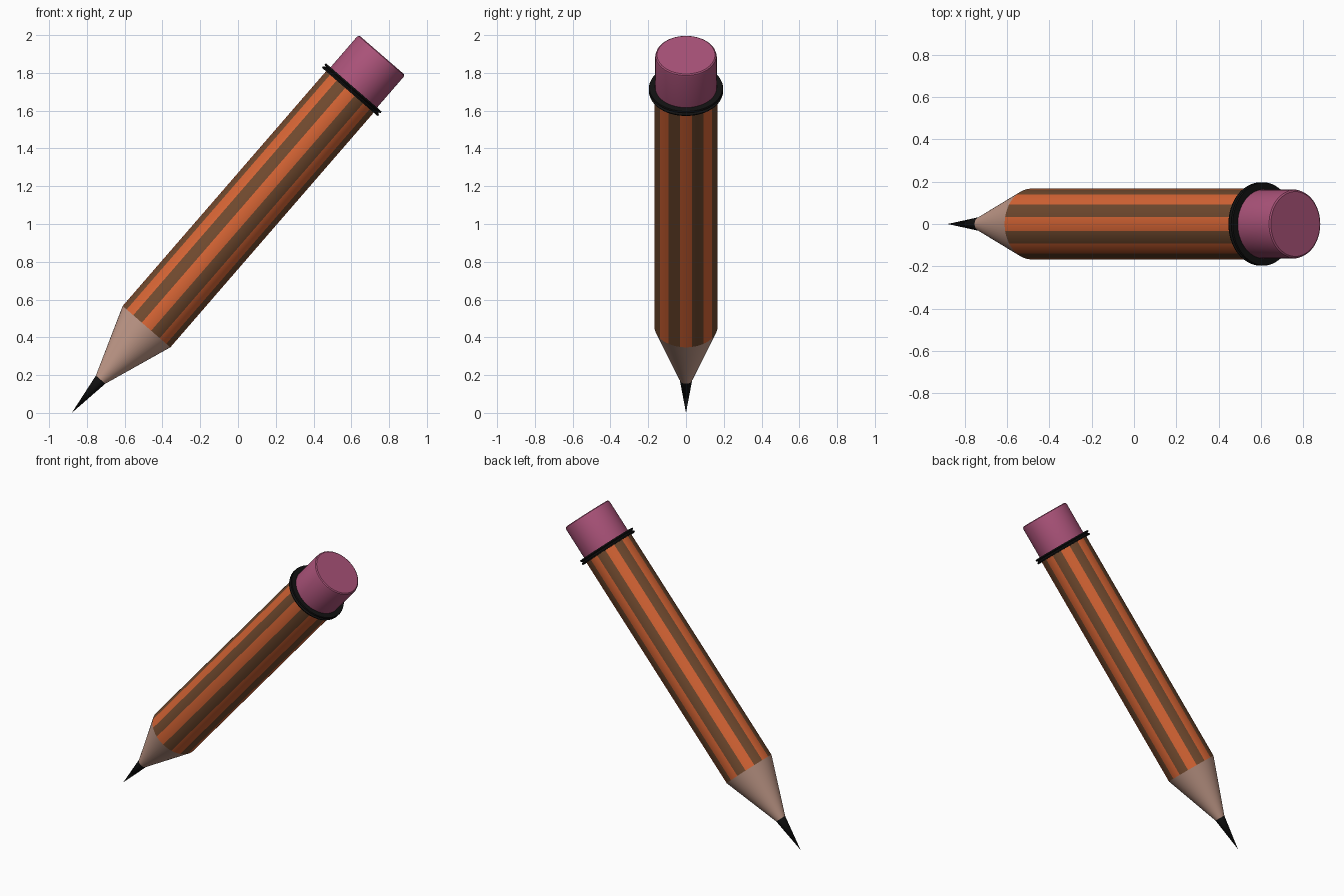
import bpy, bmesh
from math import sin, cos, pi, atan2, radians
from mathutils import Matrix

if "Cube" in bpy.data.objects:
    bpy.data.objects.remove(bpy.data.objects["Cube"])

N = 64
TIP, END = (-0.88, 0.0), (0.762, 1.895)      # pencil axis in the xz plane
tilt = atan2(END[0] - TIP[0], END[1] - TIP[1])
PLACE = Matrix.Translation((TIP[0], 0, TIP[1])) @ Matrix.Rotation(tilt, 4, 'Y')


def material(name, rgb):
    m = bpy.data.materials.new(name)
    m.diffuse_color = (*rgb, 1)
    m.use_nodes = True
    m.node_tree.nodes["Principled BSDF"].inputs["Base Color"].default_value = m.diffuse_color
    return m


def lathe(name, profile, mats, stripes=0, closed=False):
    """Revolve (radius, distance from tip) points around the pencil axis."""
    bm = bmesh.new()
    off = pi / 16                              # stripe edges fall on vertices
    rings = []
    for r, z in profile:
        if r == 0:
            rings.append([bm.verts.new((0, 0, z))] * N)
        else:
            rings.append([bm.verts.new((r * cos(2 * pi * i / N - off),
                                        r * sin(2 * pi * i / N - off), z)) for i in range(N)])
    pairs = list(zip(rings, rings[1:]))
    if closed:
        pairs.append((rings[-1], rings[0]))
    for a, b in pairs:
        for i in range(N):
            j = (i + 1) % N
            f = bm.faces.new(list(dict.fromkeys((a[i], a[j], b[j], b[i]))))
            if stripes:
                f.material_index = (i * stripes // N) % 2
    bmesh.ops.recalc_face_normals(bm, faces=bm.faces)
    bm.transform(PLACE)
    me = bpy.data.meshes.new(name)
    bm.to_mesh(me)
    bm.free()
    for m in mats:
        me.materials.append(m)
    ob = bpy.data.objects.new(name, me)
    bpy.context.collection.objects.link(ob)
    bpy.ops.object.select_all(action='DESELECT')
    ob.select_set(True)
    bpy.context.view_layer.objects.active = ob
    bpy.ops.object.shade_smooth_by_angle(angle=radians(35))
    return ob


black = material("black", (0.006, 0.006, 0.006))
wood = material("wood", (0.60, 0.36, 0.28))
orange = material("orange", (0.68, 0.13, 0.035))
brown = material("brown", (0.165, 0.068, 0.028))
pink = material("pink", (0.40, 0.085, 0.19))

# graphite point and sharpened wood
lathe("lead", [(0, 0), (0.033, 0.234), (0, 0.234)], [black])
lathe("sharpened_wood", [(0, 0.233), (0.033, 0.233), (0.167, 0.604), (0, 0.604)], [wood])
# striped barrel
lathe("barrel", [(0, 0.604), (0.167, 0.604), (0.167, 2.26), (0, 2.26)], [orange, brown], stripes=16)
# grooved collar
lathe("collar", [(0.15, 2.248), (0.194, 2.248), (0.197, 2.256), (0.185, 2.264),
                 (0.197, 2.272), (0.194, 2.28), (0.15, 2.28)], [black], closed=True)
# eraser with a softened rim
lathe("eraser", [(0, 2.25), (0.163, 2.25), (0.163, 2.492), (0.160, 2.502),
                 (0.153, 2.507), (0, 2.507)], [pink])
